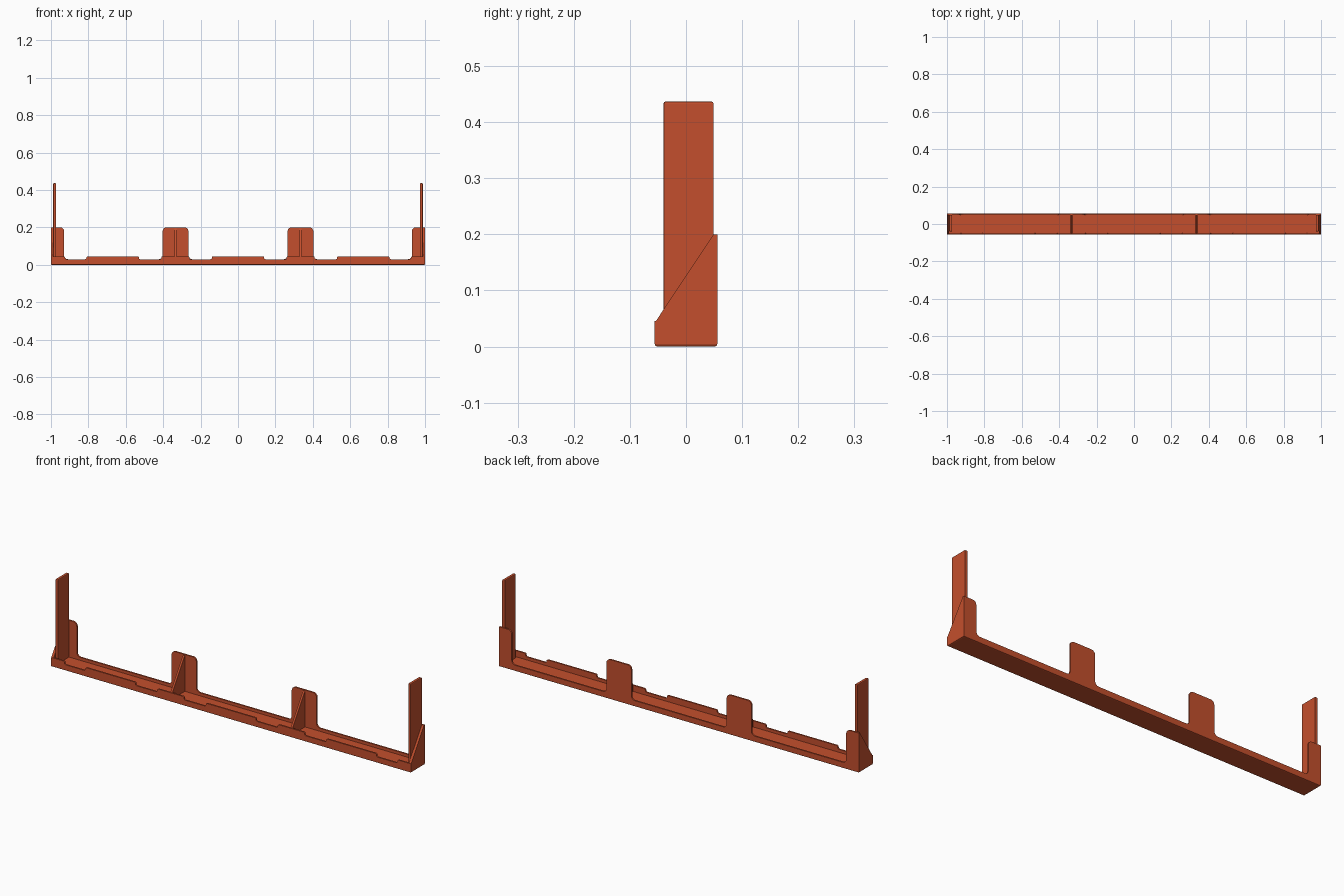
import bpy, bmesh
from mathutils import Vector

if "Cube" in bpy.data.objects:
    bpy.data.objects.remove(bpy.data.objects["Cube"])

mat = bpy.data.materials.new("burnt orange")
mat.diffuse_color = (0.55, 0.078, 0.026, 1)
mat.use_nodes = True
mat.node_tree.nodes["Principled BSDF"].inputs["Base Color"].default_value = mat.diffuse_color

Y0, Y1 = -0.056, 0.056     # front and back of the tray
WALL = 0.008               # lip thickness
FLOOR = 0.015              # floor thickness
BASE = 0.006               # walls start above the floor's bottom bevel


def finish(bm, name):
    bmesh.ops.recalc_face_normals(bm, faces=bm.faces)
    me = bpy.data.meshes.new(name)
    bm.to_mesh(me)
    bm.free()
    me.materials.append(mat)
    ob = bpy.data.objects.new(name, me)
    bpy.context.collection.objects.link(ob)
    return ob


def plate(name, pts, plane, start, thick, rounds=()):
    """Extrude an outline in the 'xz' or 'yz' plane; rounds = [(indices, radius)]."""
    bm = bmesh.new()
    if plane == 'xz':
        vs = [bm.verts.new((a, start, b)) for a, b in pts]
        d = Vector((0, thick, 0))
    else:
        vs = [bm.verts.new((start, a, b)) for a, b in pts]
        d = Vector((thick, 0, 0))
    face = bm.faces.new(vs)
    for idx, r in rounds:
        bmesh.ops.bevel(bm, geom=[vs[i] for i in idx], offset=r, segments=4,
                        profile=0.5, affect='VERTICES')
    ext = bmesh.ops.extrude_face_region(bm, geom=list(bm.faces))
    moved = [v for v in ext['geom'] if isinstance(v, bmesh.types.BMVert)]
    bmesh.ops.translate(bm, verts=moved, vec=d)
    return finish(bm, name)


def box(name, lo, hi, edge_rule, bevel):
    bm = bmesh.new()
    bmesh.ops.create_cube(bm, size=1)
    for v in bm.verts:
        v.co = [lo[i] if v.co[i] < 0 else hi[i] for i in range(3)]
    edges = [e for e in bm.edges if edge_rule(*[v.co for v in e.verts])]
    bmesh.ops.bevel(bm, geom=edges, offset=bevel, segments=2, profile=0.5,
                    affect='EDGES')
    return finish(bm, name)


def stepped(spans, low, high):
    """Outline along x that rises from low to high over each span."""
    pts, top, foot = [(1, BASE), (-1, BASE)], [], []
    for a, b in spans:
        if a > -1:
            foot.append(len(pts)); pts.append((a, low))
            top.append(len(pts))
        pts.append((a, high))
        if b < 1:
            top.append(len(pts))
        pts.append((b, high))
        if b < 1:
            foot.append(len(pts)); pts.append((b, low))
    return pts, top, foot


# Floor with softened bottom edges
box("floor", (-1, Y0, 0), (1, Y1, FLOOR),
    lambda a, b: a.z < 0.001 and b.z < 0.001, 0.005)

# Back wall: low lip rising into four tabs
tabs = [(-1, -0.93), (-0.403, -0.265), (0.265, 0.403), (0.93, 1)]
pts, top, foot = stepped(tabs, 0.03, 0.2)
plate("back_wall", pts, 'xz', Y1 - WALL, WALL, [(top, 0.02), (foot, 0.02)])

# Front lip with shallow dips
raised = [(-1, -0.925), (-0.81, -0.53), (-0.41, -0.26), (-0.14, 0.14),
          (0.26, 0.41), (0.53, 0.81), (0.925, 1)]
pts, top, foot = stepped(raised, 0.03, 0.046)
plate("front_lip", pts, 'xz', Y0, WALL, [(top, 0.007), (foot, 0.007)])

# Sloped end walls and the two gussets behind the middle tabs
slope = [(Y0, BASE), (Y1, BASE), (Y1, 0.2), (0.049, 0.2), (Y0, 0.042)]
rib = [(Y0 + 0.002, 0.01), (Y1 - 0.002, 0.01), (Y1 - 0.002, 0.195),
       (0.046, 0.195), (Y0 + 0.002, 0.043)]
for side, s in (("left", -1), ("right", 1)):
    plate(side + "_end_wall", slope, 'yz', s, -s * 0.012)
    plate(side + "_gusset", rib, 'yz', s * 0.334 - 0.005, 0.01)
    # Tall upright beside the end wall
    xs = sorted((s * 0.973, s * 0.988))
    box(side + "_upright", (xs[0], -0.04, 0.01), (xs[1], 0.049, 0.437),
        lambda a, b: (a.y < 0 and b.y < 0 and abs(a.x - b.x) < 1e-4)
        or (a.z > 0.4 and b.z > 0.4), 0.004)
